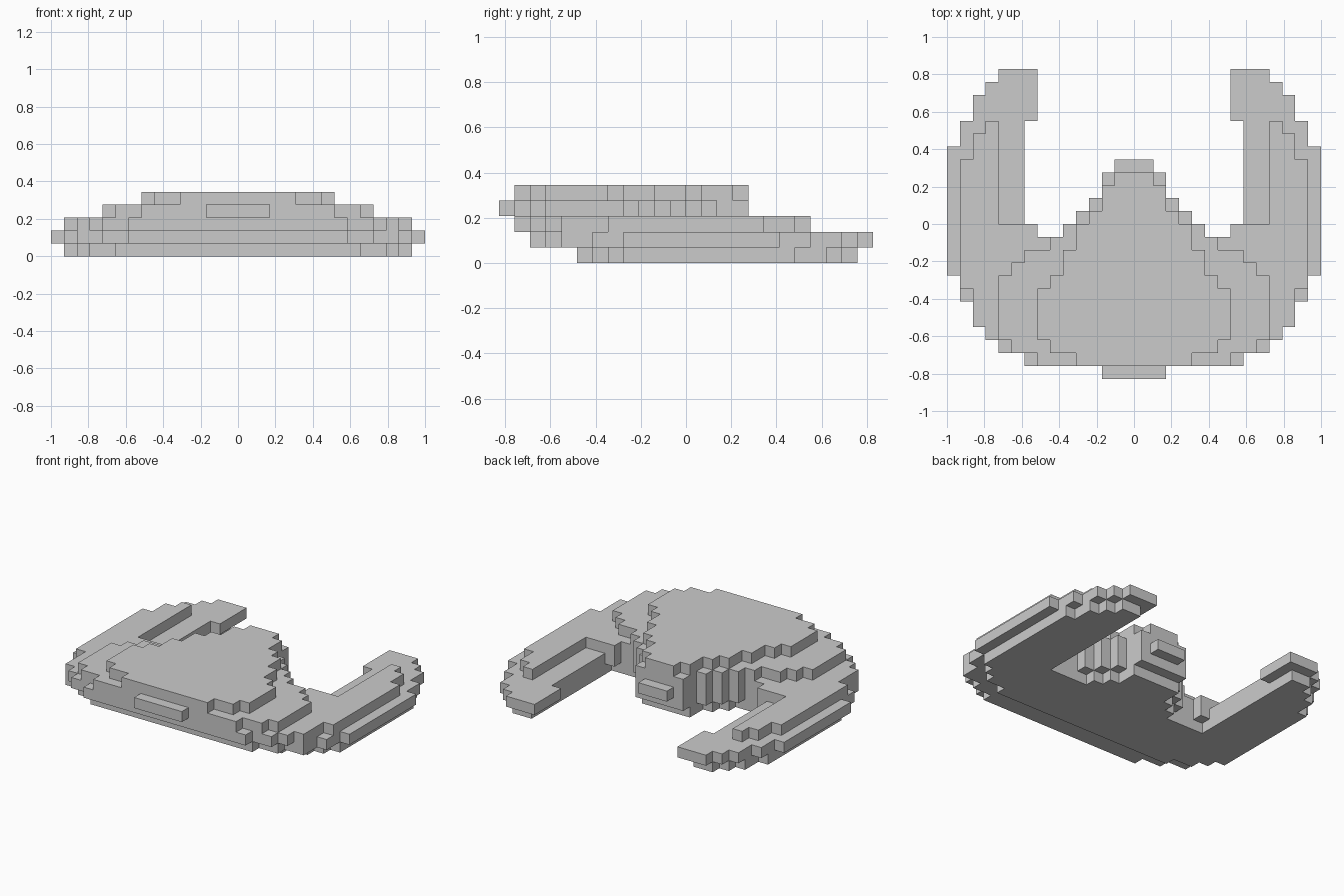
import bpy, bmesh

if "Cube" in bpy.data.objects:
    bpy.data.objects.remove(bpy.data.objects["Cube"])

U = 2 / 29          # block size
cells = set()       # filled blocks as (column, row, layer)


def fill(layer, start, runs, inner=0):
    """Mirrored rows from y=start; each run is (end row, outer column)."""
    for end, outer in runs:
        for j in range(start, end):
            for i in range(inner, outer + 1):
                cells.add((i, j, layer))
                cells.add((-i, j, layer))
        start = end


# Rounded body, stepping inward towards the bottom front edge
fill(0, -7, [(-6, 9), (-5, 11), (-4, 12), (-1, 13)])
fill(1, -10, [(-9, 8), (-8, 10), (-6, 12), (-4, 13), (-1, 14)])
fill(2, -11, [(-10, 8), (-9, 10), (-8, 11), (-5, 12), (-1, 13)])

# Raised deck, front lip and top plateau
fill(3, -12, [(-11, 2), (-10, 7), (-9, 9), (-4, 10), (-3, 9), (-2, 8), (-1, 6)])
fill(4, -11, [(-10, 4), (-9, 6), (-5, 7), (-4, 6), (-2, 5), (-1, 4)])

# Tapered rear tail between the arms
fill(0, -1, [(0, 4), (1, 3), (3, 2)])
fill(1, -1, [(0, 5), (1, 4), (2, 3), (4, 2)])
fill(2, -1, [(0, 5), (1, 4), (2, 3), (4, 2), (5, 1)])
fill(3, -1, [(0, 5), (1, 4), (2, 3), (4, 2)])
fill(4, -1, [(0, 4), (1, 3), (3, 2), (4, 1)])

# Side arms reaching back
fill(0, -1, [(7, 13), (9, 12), (10, 11), (11, 10)], 9)
fill(1, -1, [(0, 14)], 8)
fill(1, 0, [(6, 14), (8, 13)], 9)
fill(1, 8, [(10, 12), (11, 11), (12, 10)], 8)
fill(2, -1, [(0, 13)], 8)
fill(2, 0, [(5, 13), (7, 12), (8, 11)], 11)

# Outer skin of the blocks
bm = bmesh.new()
verts = {}


def corner(p):
    if p not in verts:
        verts[p] = bm.verts.new(((p[0] - 0.5) * U, p[1] * U, p[2] * U))
    return verts[p]


for c in sorted(cells):
    for axis in range(3):
        a, b = (axis + 1) % 3, (axis + 2) % 3
        for side in (0, 1):
            n = list(c)
            n[axis] += 2 * side - 1
            if tuple(n) in cells:
                continue
            quad = []
            for s, t in ((0, 0), (1, 0), (1, 1), (0, 1)):
                p = list(c)
                p[axis] += side
                p[a] += s
                p[b] += t
                quad.append(corner(tuple(p)))
            bm.faces.new(quad if side else quad[::-1])

# Merge flat areas into large faces
bmesh.ops.dissolve_limit(bm, angle_limit=0.01, verts=bm.verts[:], edges=bm.edges[:])
mesh = bpy.data.meshes.new("stepped_hull")
bm.to_mesh(mesh)
bm.free()
bpy.context.collection.objects.link(bpy.data.objects.new("stepped_hull", mesh))
